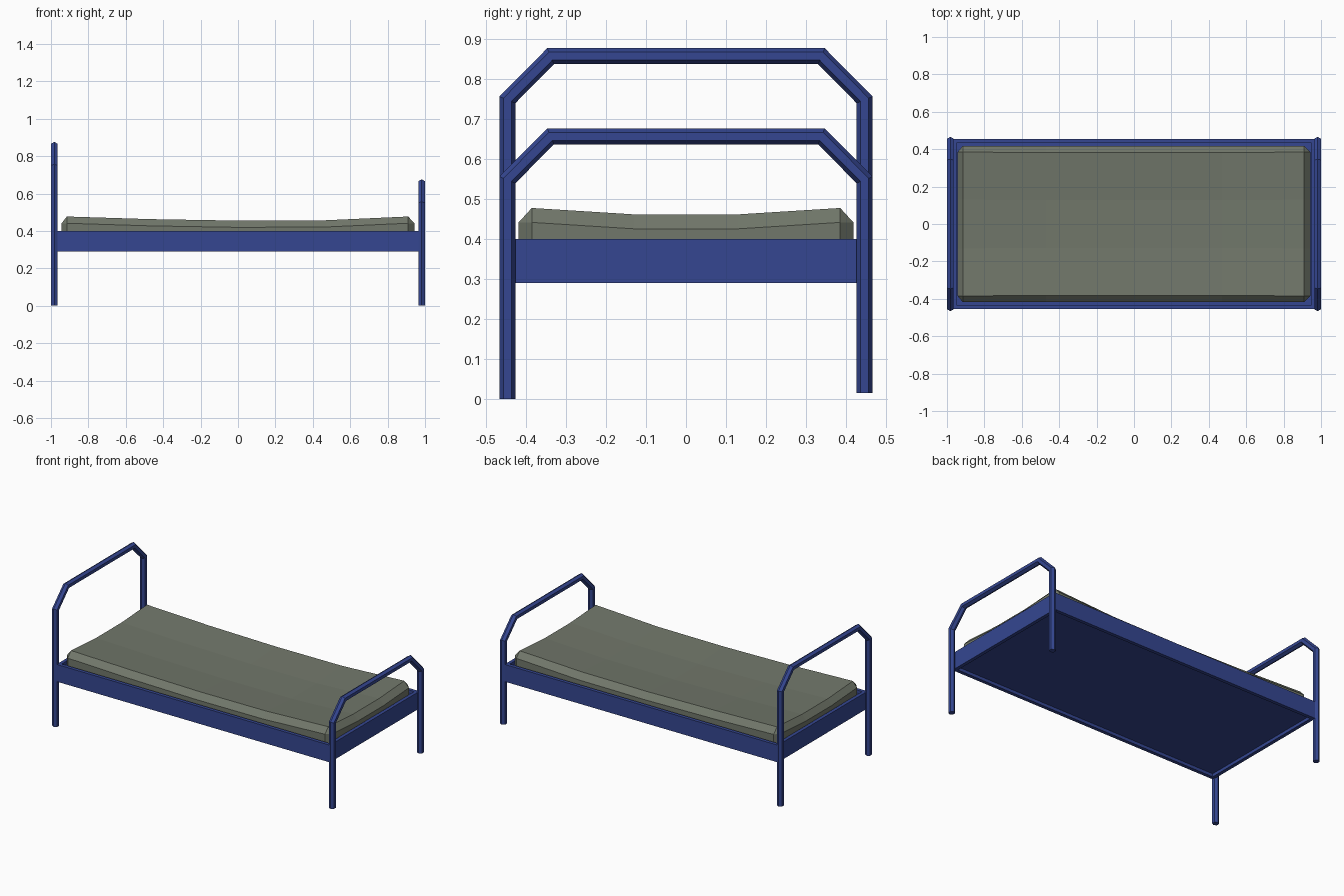
import bpy, bmesh, math
from mathutils import Vector

if "Cube" in bpy.data.objects:
    bpy.data.objects.remove(bpy.data.objects["Cube"])


def material(name, col):
    m = bpy.data.materials.new(name)
    m.diffuse_color = (*col, 1)
    m.use_nodes = True
    m.node_tree.nodes["Principled BSDF"].inputs["Base Color"].default_value = m.diffuse_color
    return m


BLUE = material("blue painted metal", (0.035, 0.062, 0.285))
GREY = material("grey green fabric", (0.165, 0.185, 0.145))


def finish(bm, name, mat):
    bmesh.ops.recalc_face_normals(bm, faces=bm.faces)
    me = bpy.data.meshes.new(name)
    bm.to_mesh(me)
    bm.free()
    me.materials.append(mat)
    ob = bpy.data.objects.new(name, me)
    bpy.context.collection.objects.link(ob)
    return ob


def box(name, lo, hi, mat):
    bm = bmesh.new()
    bmesh.ops.create_cube(bm, size=1)
    for v in bm.verts:
        v.co = [(a + b) / 2 + c * (b - a) for a, b, c in zip(lo, hi, v.co)]
    return finish(bm, name, mat)


def tube_frame(name, x, path, r=0.02, sides=6):
    """Mitred hexagonal tube following a path in the yz plane."""
    pts = [Vector(p) for p in path]
    bm = bmesh.new()
    rings = []
    for i, p in enumerate(pts):
        a = (p - pts[max(i - 1, 0)]).normalized()
        b = (pts[min(i + 1, len(pts) - 1)] - p).normalized()
        a, b = (a if a.length else b), (b if b.length else a)
        na, nb = Vector((-a.y, a.x)), Vector((-b.y, b.x))
        mit = (na + nb) / (1 + na.dot(nb))
        ring = []
        for k in range(sides):
            t = 2 * math.pi * k / sides
            q = p + mit * r * math.cos(t)
            ring.append(bm.verts.new((x + r * math.sin(t), q.x, q.y)))
        rings.append(ring)
    for r0, r1 in zip(rings, rings[1:]):
        for k in range(sides):
            j = (k + 1) % sides
            bm.faces.new((r0[k], r0[j], r1[j], r1[k]))
    bm.faces.new(rings[0])
    bm.faces.new(rings[-1])
    return finish(bm, name, BLUE)


# Headboard and footboard tubes (the back legs are slightly shorter)
for name, x, h in (("headboard_tube", -0.982, 0.2), ("footboard_tube", 0.982, 0)):
    tube_frame(name, x, [(-0.446, 0), (-0.446, 0.547 + h), (-0.338, 0.656 + h),
                         (0.338, 0.656 + h), (0.446, 0.547 + h), (0.446, 0.015)])

# Rails and base panel
for s, side, end in ((-1, "front", "head"), (1, "back", "foot")):
    y0, y1 = sorted((s * 0.432, s * 0.454))
    box(side + "_rail", (-0.97, y0, 0.29), (0.97, y1, 0.4), BLUE)
    x0, x1 = sorted((s * 0.948, s * 0.97))
    box(end + "_rail", (x0, -0.432, 0.29), (x1, 0.432, 0.4), BLUE)
box("base_panel", (-0.948, -0.432, 0.31), (0.948, 0.432, 0.38), BLUE)

# Sagging mattress: top grid, bevel loop with chamfered corners, straight skirt
xs = [-0.915, -0.47, 0, 0.47, 0.91]
zs = [0.477, 0.463, 0.455, 0.457, 0.477]
ys = [-0.385, -0.13, 0.13, 0.385]
bm = bmesh.new()
grid = [[bm.verts.new((x, y * (1 if abs(x) > 0.9 else 0.99),
                       z - (0.016 if abs(y) < 0.2 else 0)))
         for y in ys] for x, z in zip(xs, zs)]
for i in range(len(xs) - 1):
    for j in range(len(ys) - 1):
        bm.faces.new((grid[i][j], grid[i + 1][j], grid[i + 1][j + 1], grid[i][j + 1]))

nx, ny = len(xs), len(ys)
border = [(i, 0, 0, -1) for i in range(nx)] + [(nx - 1, j, 1, 0) for j in range(ny)]
border += [(i, ny - 1, 0, 1) for i in reversed(range(nx))]
border += [(0, j, -1, 0) for j in reversed(range(ny))]
loop = []
for i, j, dx, dy in border:
    t = grid[i][j]
    p = Vector((dx * 0.943 if dx else t.co.x, dy * 0.418 if dy else t.co.y, t.co.z - 0.036))
    loop.append((t, bm.verts.new(p), bm.verts.new((p.x, p.y, 0.375))))
for (t0, m0, b0), (t1, m1, b1) in zip(loop, loop[1:] + loop[:1]):
    bm.faces.new((t0, m0, m1) if t0 == t1 else (t0, m0, m1, t1))
    bm.faces.new((m0, b0, b1, m1))
bm.faces.new([l[2] for l in loop])
finish(bm, "mattress", GREY)
